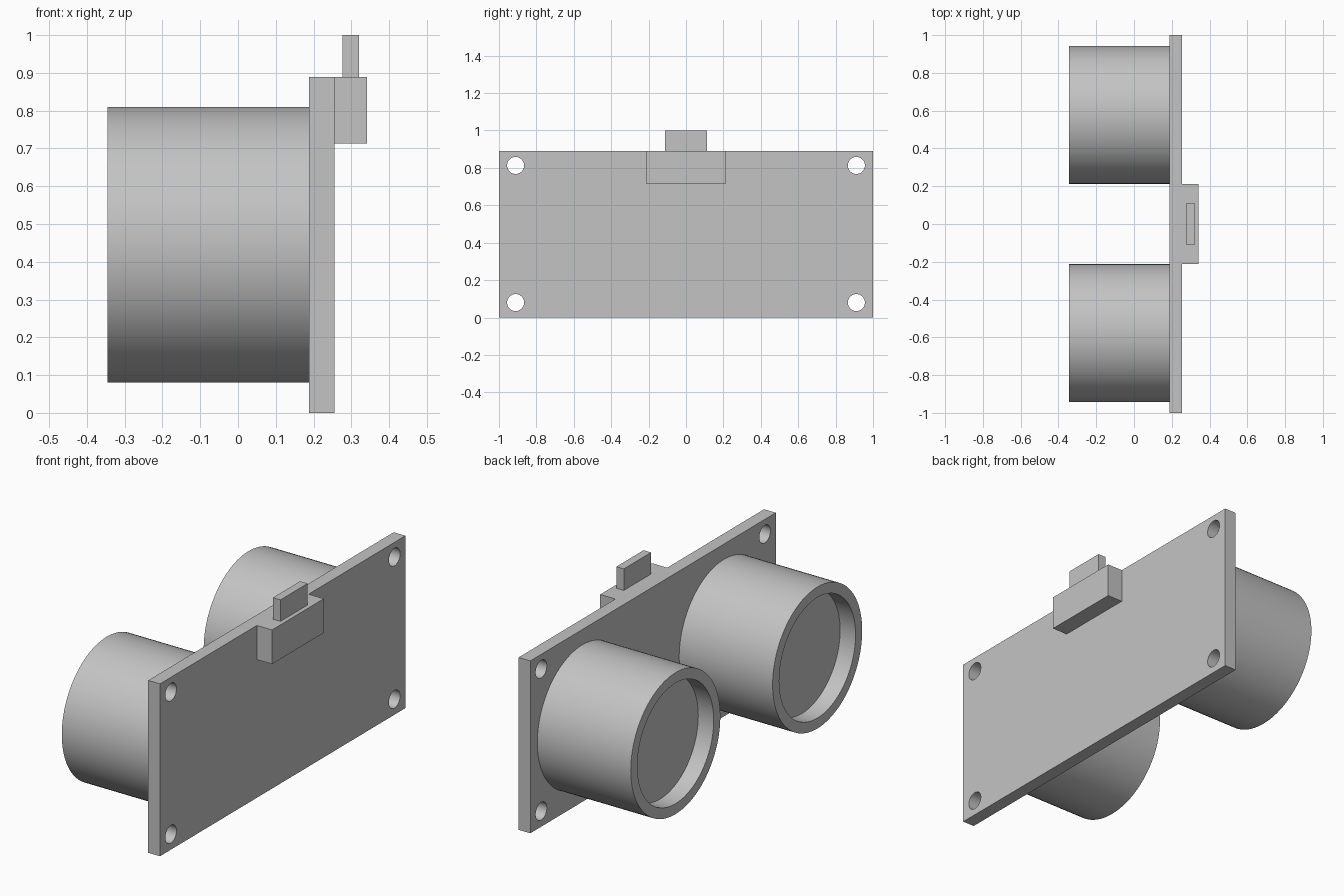
import bpy
import bmesh
from math import radians
from mathutils import Matrix

if "Cube" in bpy.data.objects:
    bpy.data.objects.remove(bpy.data.objects["Cube"], do_unlink=True)

grey = bpy.data.materials.new("light_grey")
grey.use_nodes = True
colour = (0.55, 0.55, 0.55, 1)
grey.diffuse_color = colour
grey.node_tree.nodes["Principled BSDF"].inputs["Base Color"].default_value = colour


def add_object(name, bm):
    bmesh.ops.recalc_face_normals(bm, faces=bm.faces)
    mesh = bpy.data.meshes.new(name)
    bm.to_mesh(mesh)
    bm.free()
    mesh.materials.append(grey)
    obj = bpy.data.objects.new(name, mesh)
    bpy.context.collection.objects.link(obj)
    return obj


def activate(obj):
    bpy.ops.object.select_all(action="DESELECT")
    obj.select_set(True)
    bpy.context.view_layer.objects.active = obj


def box(name, x0, x1, half_y, z0, z1):
    bm = bmesh.new()
    place = Matrix.Translation(((x0 + x1) / 2, 0, (z0 + z1) / 2))
    size = Matrix.Diagonal((x1 - x0, 2 * half_y, z1 - z0, 1))
    bmesh.ops.create_cube(bm, size=1, matrix=place @ size)
    return add_object(name, bm)


def add_cylinder(bm, x0, x1, y, z, radius, segments):
    place = Matrix.Translation(((x0 + x1) / 2, y, z))
    bmesh.ops.create_cone(bm, cap_ends=True, segments=segments,
                          radius1=radius, radius2=radius, depth=x1 - x0,
                          matrix=place @ Matrix.Rotation(radians(90), 4, "Y"))


BOARD_BACK, BOARD_FRONT, BOARD_TOP = 0.188, 0.255, 0.889
TUBE_END = -0.345

# Circuit board with a mounting hole in each corner
board = box("circuit_board", BOARD_BACK, BOARD_FRONT, 1, 0, BOARD_TOP)
bm = bmesh.new()
for y in (-0.911, 0.911):
    for z in (0.08, 0.813):
        add_cylinder(bm, BOARD_BACK - 0.1, BOARD_FRONT + 0.1, y, z, 0.0455, 48)
cutter = add_object("hole_cutter", bm)
cutter.hide_render = True
cut = board.modifiers.new("mounting_holes", "BOOLEAN")
cut.operation = "DIFFERENCE"
cut.solver = "EXACT"
cut.object = cutter
activate(board)
bpy.ops.object.modifier_apply(modifier=cut.name)
bpy.data.objects.remove(cutter, do_unlink=True)
bpy.ops.object.shade_smooth_by_angle(angle=radians(30))

# Two transducer tubes, each with a rim and a recessed end
for name, side in (("left", 1), ("right", -1)):
    bm = bmesh.new()
    add_cylinder(bm, TUBE_END, BOARD_BACK, side * 0.578, 0.445, 0.365, 96)
    end = min(bm.faces, key=lambda f: f.calc_center_median().x)
    bmesh.ops.inset_region(bm, faces=[end], thickness=0.054)
    floor = bmesh.ops.extrude_discrete_faces(bm, faces=[end])["faces"][0]
    bmesh.ops.translate(bm, verts=floor.verts, vec=(0.088, 0, 0))
    tube = add_object(name + "_transducer", bm)
    activate(tube)
    bpy.ops.object.shade_smooth_by_angle(angle=radians(30))

# Connector housing and the pin block on top of it
box("connector_housing", BOARD_FRONT, 0.342, 0.211, 0.713, BOARD_TOP)
box("connector_pins", 0.277, 0.32, 0.111, BOARD_TOP, 1)
